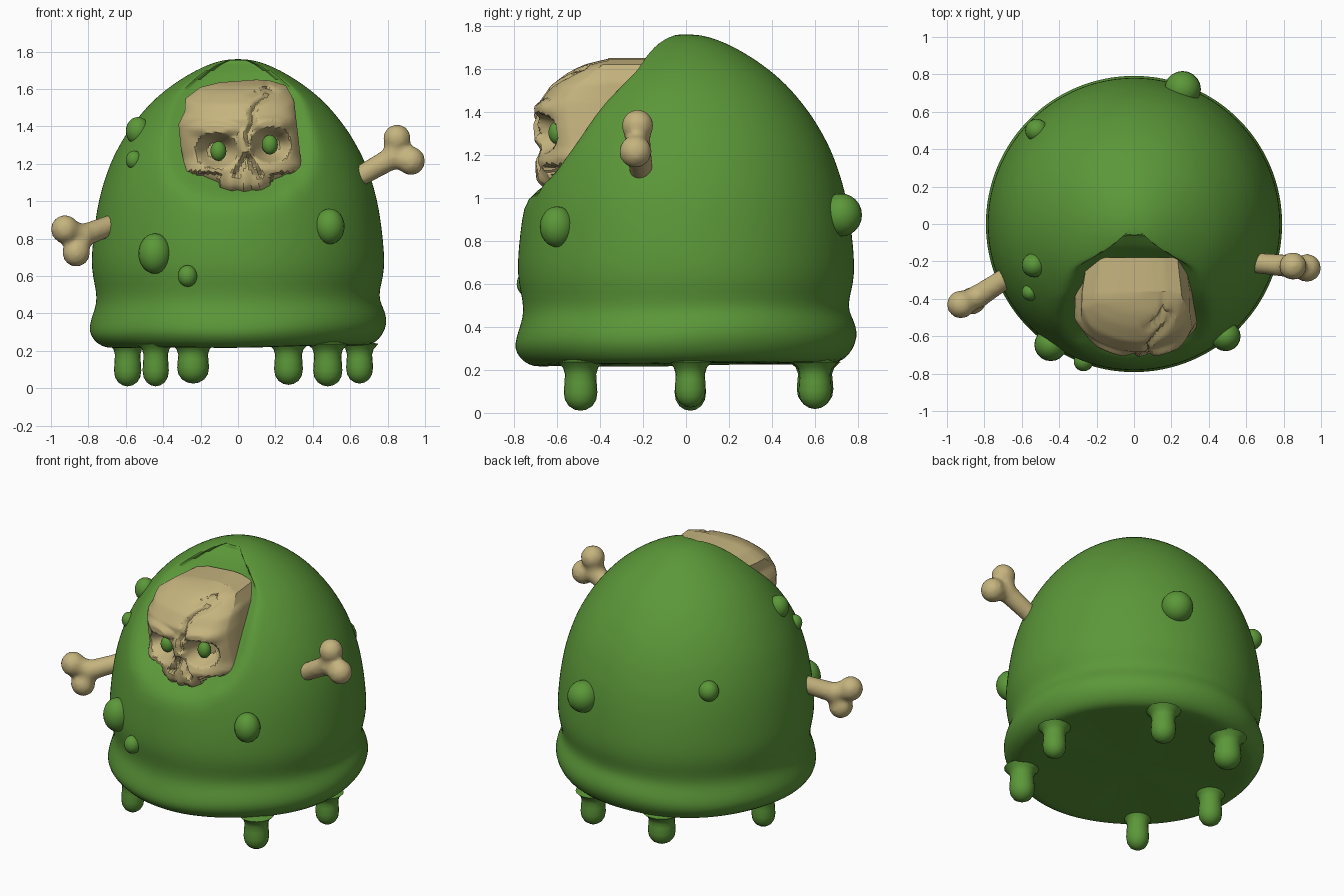
import bpy, bmesh, math
from mathutils import Vector, Matrix

if "Cube" in bpy.data.objects:
    bpy.data.objects.remove(bpy.data.objects["Cube"])


def material(name, rgb):
    m = bpy.data.materials.new(name)
    m.diffuse_color = (*rgb, 1)
    m.use_nodes = True
    m.node_tree.nodes["Principled BSDF"].inputs["Base Color"].default_value = m.diffuse_color
    return m


GREEN = material("slime green", (0.105, 0.31, 0.04))
BONE = material("old bone", (0.56, 0.455, 0.21))


def finish(name, bm, mat, angle=40):
    bmesh.ops.remove_doubles(bm, verts=bm.verts, dist=1e-5)
    bmesh.ops.recalc_face_normals(bm, faces=bm.faces)
    me = bpy.data.meshes.new(name)
    bm.to_mesh(me)
    bm.free()
    me.materials.append(mat)
    me.shade_smooth()
    me.set_sharp_from_angle(angle=math.radians(angle))
    ob = bpy.data.objects.new(name, me)
    bpy.context.collection.objects.link(ob)
    return ob


def lookup(table, v):
    """Linear interpolation in a list of (key, value) pairs."""
    if v <= table[0][0]:
        return table[0][1]
    for (a, p), (b, q) in zip(table, table[1:]):
        if v <= b:
            return p + (q - p) * (v - a) / (b - a)
    return table[-1][1]


def bridge(bm, rings):
    for r0, r1 in zip(rings, rings[1:]):
        n = len(r0)
        for i in range(n):
            bm.faces.new((r0[i], r0[(i + 1) % n], r1[(i + 1) % n], r1[i]))


def lathe(profile, segs, centre=(0, 0)):
    """Closed solid of revolution; the profile runs between two axis points."""
    bm = bmesh.new()
    rings = [[bm.verts.new((centre[0] + r * math.cos(math.tau * i / segs),
                            centre[1] + r * math.sin(math.tau * i / segs), z))
              for i in range(segs)] for r, z in profile[1:-1]]
    bridge(bm, rings)
    for ring, end in ((rings[0], profile[0]), (rings[-1], profile[-1])):
        tip = bm.verts.new((*centre, end[1]))
        for i in range(segs):
            bm.faces.new((ring[i], ring[(i + 1) % segs], tip))
    return bm


# Dome body with a rolled rim and a scooped hollow for the skull
profile = [(0, .235), (.4, .232), (.66, .225), (.71, .225), (.755, .25), (.79, .3),
           (.797, .35), (.778, .41), (.757, .46), (.757, .52), (.778, .6), (.784, .68),
           (.777, .78), (.763, .9), (.745, 1.0), (.727, 1.07), (.708, 1.13), (.683, 1.2),
           (.655, 1.26), (.622, 1.32), (.585, 1.38), (.54, 1.44), (.49, 1.5), (.44, 1.55),
           (.38, 1.6), (.31, 1.65), (.225, 1.7), (.14, 1.738), (.07, 1.756), (0, 1.76)]
hollow = [(.95, -.82), (1.03, -.74), (1.1, -.64), (1.24, -.52), (1.42, -.4),
          (1.5, -.33), (1.6, -.24), (1.7, -.17), (1.78, -.05)]
bm = lathe(profile, 80)
for v in bm.verts:
    x, y, z = v.co
    if y < 0 and z > .95:
        cut = lookup(hollow, z)
        if y < cut:
            v.co.y = cut + .06 * max(0, 1 - (x / .38) ** 2) * min(1, (z - .95) / .15)
    # uneven rim
    w = max(0, 1 - abs(z - .36) / .2)
    v.co.z += w * (.03 * (x + y) + .008 * math.sin(5 * math.atan2(y, x)))
body = finish("body", bm, GREEN, 60)
sub = body.modifiers.new("smooth", 'SUBSURF')
sub.levels = sub.render_levels = 1

# Drip legs under the rim
legs = [(-.59, .02, .01, .073), (.65, .02, .025, .072), (-.44, -.49, .01, .07),
        (.48, -.49, .01, .078), (-.24, .6, .025, .085), (.27, .6, .018, .077)]
for n, (x, y, z, r) in enumerate(legs):
    shape = [(0, z), (.35 * r, z + .005), (.7 * r, z + .022), (.93 * r, z + .05), (r, z + .085),
             (.96 * r, z + .13), (.93 * r, .18), (1.05 * r, .21), (1.4 * r, .237), (0, .26)]
    finish(f"drip_leg_{n + 1}", lathe(shape, 20, (x, y)), GREEN, 70)


def ball(bm, centre, size, u=20, v=12):
    bmesh.ops.create_uvsphere(bm, u_segments=u, v_segments=v, radius=1,
                              matrix=Matrix.Translation(centre) @ Matrix.Diagonal((*size, 1)))


# Slime bubbles on the skin
bubbles = [(-.445, -.645, .72, .088, .108), (-.27, -.735, .6, .052, .058),
           (.49, -.6, .865, .08, .095), (.26, .72, .92, .098, .1),
           (-.52, .5, 1.08, .062, .065), (-.535, -.22, 1.375, .065, .075),
           (-.555, -.365, 1.22, .045, .05)]
for n, (x, y, z, r, h) in enumerate(bubbles):
    bm = bmesh.new()
    ball(bm, (x, y, z), (r, r, h))
    finish(f"bubble_{n + 1}", bm, GREEN, 70)

# Skull: outlined face relief, extruded back into the hollow
outline = [(.1, 1.65), (-.1, 1.635), (-.2, 1.61), (-.28, 1.55), (-.285, 1.48), (-.318, 1.41),
           (-.305, 1.28), (-.285, 1.19), (-.275, 1.095), (-.2, 1.125), (-.115, 1.09),
           (-.08, 1.045), (.03, 1.03), (.15, 1.045), (.18, 1.1), (.26, 1.115), (.34, 1.185),
           (.325, 1.32), (.31, 1.45), (.3, 1.54), (.255, 1.62), (.17, 1.645)]
depth = [(1.03, -.67), (1.08, -.695), (1.17, -.70), (1.23, -.675), (1.34, -.685), (1.44, -.685),
         (1.52, -.63), (1.58, -.555), (1.62, -.49), (1.65, -.40)]
crack = [(.16, 1.65), (.15, 1.6), (.2, 1.585), (.1, 1.52), (.07, 1.47), (.08, 1.42), (.05, 1.36), (.06, 1.3)]
branch = [(.15, 1.6), (.08, 1.575)]
nose = [(-.01, 1.145), (.045, 1.24), (.115, 1.14)]


def groove(x, z, line, width):
    p, best = Vector((x, z)), 9
    for a, b in zip(line, line[1:]):
        a, b = Vector(a), Vector(b)
        t = max(0, min(1, (p - a).dot(b - a) / (b - a).length_squared))
        best = min(best, (p - a - (b - a) * t).length)
    return max(0, 1 - best / width)


def bowl(x, z, cx, cz, rx, rz):
    d = math.hypot((x - cx) / rx, (z - cz) / rz)
    return max(0, min(1, (1 - d) * 1.9))


def face_y(x, z, t):
    y = lookup(depth, z) + 1.1 * (x - .03) ** 2 + .05 * t ** 10
    y += .115 * bowl(x, z, -.115, 1.27, .115, .095)      # eye sockets
    y += .115 * bowl(x, z, .175, 1.3, .11, .095)
    y -= .03 * bowl(x, z, -.13, 1.385, .15, .05)         # brows
    y -= .03 * bowl(x, z, .18, 1.41, .13, .05)
    y -= .025 * bowl(x, z, .04, 1.3, .05, .1)
    y += .045 * groove(x, z, nose, .022)
    y += .03 * groove(x, z, crack, .022) + .03 * groove(x, z, branch, .018)
    if z < 1.15:                                          # jaw and teeth
        if -.1 < x < .18:
            y += .012 * math.cos(x * 85) * (1.15 - z) / .1
        else:
            y += .05
    return y


bm = bmesh.new()
rim = []
per = 5
for (x0, z0), (x1, z1) in zip(outline, outline[1:] + outline[:1]):
    rim += [(x0 + (x1 - x0) * k / per, z0 + (z1 - z0) * k / per) for k in range(per)]
cx, cz = .03, 1.34
rings = []
for i in range(1, 29):
    t = i / 28
    pts = [(cx + (x - cx) * t, cz + (z - cz) * t) for x, z in rim]
    rings.append([bm.verts.new((x, face_y(x, z, t), z)) for x, z in pts])
for y, s in ((-.36, .99), (-.18, .9)):
    rings.append([bm.verts.new((cx + (x - cx) * s, y, z)) for x, z in rim])
bridge(bm, rings)
tip = bm.verts.new((cx, face_y(cx, cz, 0), cz))
n = len(rim)
for i in range(n):
    bm.faces.new((rings[0][i], rings[0][(i + 1) % n], tip))
bm.faces.new(rings[-1])
finish("skull", bm, BONE, 30)

# Glowing eyes in the sockets
for name, x, z in (("left_eye", -.105, 1.268), ("right_eye", .17, 1.302)):
    bm = bmesh.new()
    ball(bm, (x, -.6, z), (.043, .04, .053), 12, 8)
    finish(name, bm, GREEN, 60)


# Bones poking out of the sides: shaft plus two knuckles, fused
def bone(name, root, neck, knuckles):
    bm = bmesh.new()

    def rod(a, b, r0, r1):
        a, b = Vector(a), Vector(b)
        rot = (b - a).to_track_quat('Z', 'Y').to_matrix().to_4x4()
        bmesh.ops.create_cone(bm, cap_ends=True, segments=12, radius1=r0, radius2=r1,
                              depth=(b - a).length, matrix=Matrix.Translation((a + b) / 2) @ rot)

    rod(root, neck, .052, .062)
    ball(bm, neck, (.066, .066, .066), 12, 8)
    for k, r in knuckles:
        ball(bm, k, (r, r, r), 12, 8)
        rod(neck, k, .058, r * .85)
    ob = finish(name, bm, BONE, 40)
    mod = ob.modifiers.new("fuse", 'REMESH')
    mod.mode = 'VOXEL'
    mod.voxel_size = .016
    mod.use_smooth_shade = True
    soft = ob.modifiers.new("soften", 'SMOOTH')
    soft.factor, soft.iterations = .5, 3


bone("right_bone", (.56, -.2, 1.08), (.83, -.225, 1.235),
     [((.85, -.225, 1.335), .076), ((.925, -.235, 1.215), .077)])
bone("left_bone", (-.55, -.2, .92), (-.83, -.385, .815),
     [((-.925, -.43, .85), .077), ((-.865, -.41, .725), .076)])
